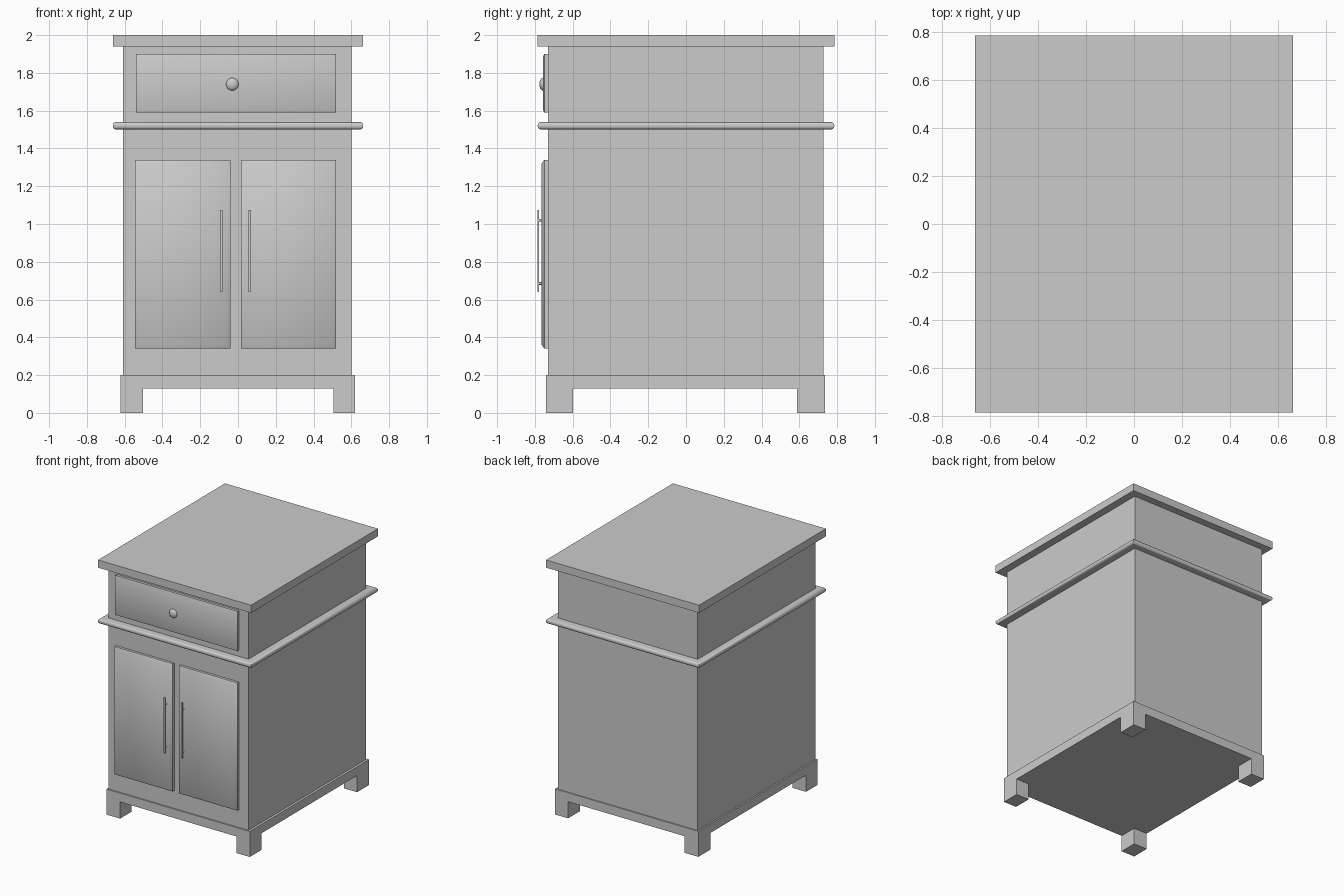
import bpy, bmesh, math

if "Cube" in bpy.data.objects:
    bpy.data.objects.remove(bpy.data.objects["Cube"])


def finish(name, bm, smooth=None):
    bmesh.ops.recalc_face_normals(bm, faces=bm.faces)
    mesh = bpy.data.meshes.new(name)
    bm.to_mesh(mesh)
    bm.free()
    ob = bpy.data.objects.new(name, mesh)
    bpy.context.collection.objects.link(ob)
    if smooth:
        bpy.ops.object.select_all(action='DESELECT')
        ob.select_set(True)
        bpy.context.view_layer.objects.active = ob
        bpy.ops.object.shade_smooth_by_angle(angle=math.radians(smooth))
    return ob


def add_box(bm, x, y, z):
    verts = bmesh.ops.create_cube(bm, size=1)['verts']
    for v in verts:
        for i, (lo, hi) in enumerate((x, y, z)):
            v.co[i] = lo if v.co[i] < 0 else hi
    return verts


def box(name, x, y, z):
    bm = bmesh.new()
    add_box(bm, x, y, z)
    return finish(name, bm)


def panel(name, x, z, back, edge, front, inset):
    """Slab whose front face is raised with a sloping border."""
    bm = bmesh.new()
    add_box(bm, x, (edge, back), z)
    face = min(bm.faces, key=lambda f: f.calc_center_median().y)
    bmesh.ops.inset_region(bm, faces=[face], thickness=inset)
    for v in face.verts:
        v.co.y = front
    return finish(name, bm, 50)


# Carcass and top
box("cabinet_body", (-0.61, 0.602), (-0.73, 0.727), (0.19, 1.945))
box("top_board", (-0.663, 0.663), (-0.785, 0.785), (1.94, 2.0))

# Rounded moulding around the cabinet
bm = bmesh.new()
add_box(bm, (-0.663, 0.663), (-0.785, 0.785), (1.5, 1.54))
rim = [e for e in bm.edges if abs(e.verts[0].co.z - e.verts[1].co.z) < 1e-5]
bmesh.ops.bevel(bm, geom=rim, offset=0.018, segments=5, profile=0.5, affect='EDGES')
finish("waist_moulding", bm, 40)

# Plinth and its four feet
box("plinth", (-0.622, 0.62), (-0.74, 0.736), (0.13, 0.2))
for side, x in (("left", (-0.622, -0.503)), ("right", (0.506, 0.62))):
    for end, y in (("front", (-0.74, -0.597)), ("back", (0.588, 0.736))):
        box(f"{end}_{side}_foot", x, y, (0, 0.13))

# Drawer front and doors
panel("drawer_front", (-0.54, 0.52), (1.59, 1.90), -0.72, -0.75, -0.757, 0.02)
panel("left_door", (-0.545, -0.041), (0.34, 1.34), -0.72, -0.75, -0.765, 0.03)
panel("right_door", (0.015, 0.52), (0.34, 1.34), -0.72, -0.75, -0.765, 0.03)

# Drawer knob
bm = bmesh.new()
bmesh.ops.create_uvsphere(bm, u_segments=24, v_segments=12, radius=0.033)
for v in bm.verts:
    v.co = (v.co.x - 0.03, v.co.y * 0.55 - 0.758, v.co.z + 1.74)
finish("drawer_knob", bm, 60)

# Door handles: a slim bar on two round posts
for side, x in (("left", -0.088), ("right", 0.063)):
    bm = bmesh.new()
    add_box(bm, (x - 0.007, x + 0.007), (-0.785, -0.779), (0.64, 1.075))
    for z in (0.685, 1.02):
        post = bmesh.ops.create_cone(bm, cap_ends=True, segments=12, radius1=0.007,
                                     radius2=0.007, depth=0.022)['verts']
        for v in post:
            v.co = (x + v.co.x, -0.77 + v.co.z, z + v.co.y)
    finish(f"{side}_door_handle", bm, 40)
